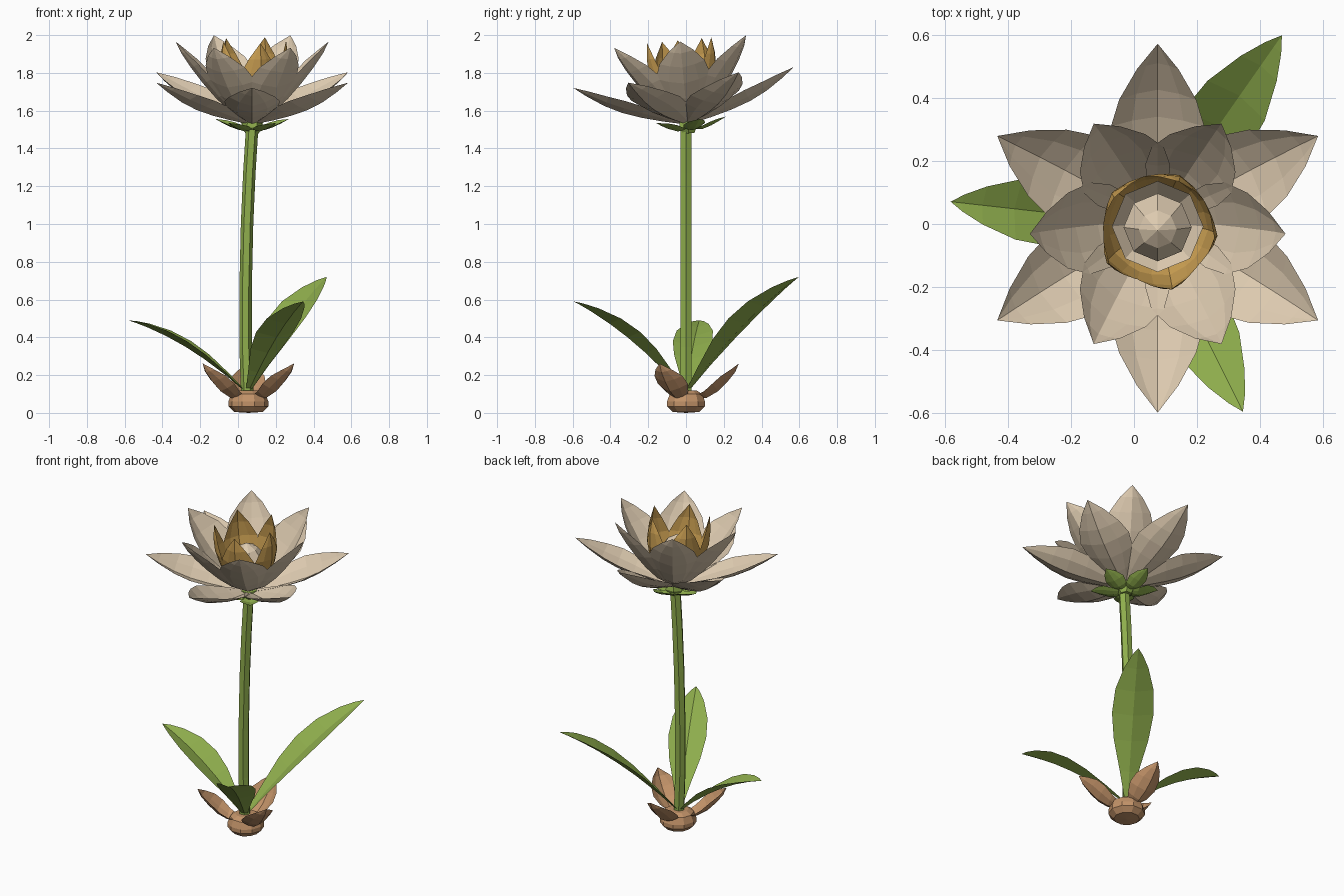
import bpy, bmesh, math
from mathutils import Matrix, Vector

if "Cube" in bpy.data.objects:
    bpy.data.objects.remove(bpy.data.objects["Cube"])


def material(name, rgb):
    m = bpy.data.materials.new(name)
    m.diffuse_color = (*rgb, 1)
    m.use_nodes = True
    m.node_tree.nodes["Principled BSDF"].inputs["Base Color"].default_value = m.diffuse_color
    return m


CREAM = material("cream", (0.72, 0.59, 0.43))
GOLD = material("gold", (0.60, 0.35, 0.085))
GREEN = material("green", (0.28, 0.43, 0.075))
BROWN = material("brown", (0.54, 0.29, 0.14))

# The whole flower head leans slightly towards the front
HEAD = Matrix.Translation((0.075, 0.01, 1.53)) @ Matrix.Rotation(math.radians(5.4), 4, 'X')


def finish(name, bm, mat, matrix):
    bmesh.ops.remove_doubles(bm, verts=bm.verts, dist=0.0005)
    bm.transform(matrix)
    me = bpy.data.meshes.new(name)
    bm.to_mesh(me)
    bm.free()
    me.materials.append(mat)
    ob = bpy.data.objects.new(name, me)
    bpy.context.collection.objects.link(ob)
    return ob


def blades(name, mat, matrix, angles, rows, cup, power=1.5):
    """Cupped pointed sheets; rows hold (radius, height, half width)."""
    bm = bmesh.new()
    cols = (-1, -0.55, 0, 0.55, 1)
    widest = max(w for _, _, w in rows)
    for a in angles:
        rot = Matrix.Rotation(math.radians(a), 3, 'Z')
        grid = []
        for i, (r, z, w) in enumerate(rows):
            p, q = rows[max(i - 1, 0)], rows[min(i + 1, len(rows) - 1)]
            t = Vector((q[0] - p[0], q[1] - p[1])).normalized()
            line = []
            for c in cols:
                lift = cup * (w / widest) * abs(c) ** power
                co = Vector((r - t.y * lift, c * w, z + t.x * lift))
                line.append(bm.verts.new(rot @ co))
            grid.append(line)
        for l0, l1 in zip(grid, grid[1:]):
            for j in range(len(cols) - 1):
                bm.faces.new((l0[j], l1[j], l1[j + 1], l0[j + 1]))
    return finish(name, bm, mat, matrix)


def lathe(name, mat, matrix, profile, sides):
    bm = bmesh.new()
    rings = [[bm.verts.new((r * math.cos(k * math.tau / sides),
                            r * math.sin(k * math.tau / sides), z))
              for k in range(sides)] for r, z in profile]
    for a, b in zip(rings, rings[1:]):
        for k in range(sides):
            n = (k + 1) % sides
            bm.faces.new((a[k], a[n], b[n], b[k]))
    return finish(name, bm, mat, matrix)


def ring(n, start):
    return [start + 360 * k / n for k in range(n)]


# Flower head: two rings of cream petals, a gold cup and a pointed centre
blades("outer_petals", CREAM, HEAD, ring(6, 30),
       [(0.02, 0.0, 0.03), (0.13, 0.025, 0.09), (0.24, 0.055, 0.135), (0.34, 0.09, 0.148),
        (0.43, 0.135, 0.122), (0.52, 0.195, 0.066), (0.587, 0.247, 0)], 0.065)
blades("middle_petals", CREAM, HEAD, ring(6, 0),
       [(0.02, 0.01, 0.03), (0.11, 0.06, 0.09), (0.19, 0.135, 0.132), (0.26, 0.215, 0.146),
        (0.325, 0.30, 0.12), (0.375, 0.375, 0.066), (0.405, 0.438, 0)], 0.06)
blades("gold_petals", GOLD, HEAD, ring(5, -4),
       [(0.03, 0.03, 0.03), (0.11, 0.10, 0.07), (0.16, 0.18, 0.102), (0.185, 0.27, 0.10),
        (0.19, 0.36, 0.06), (0.18, 0.445, 0)], 0.045)
lathe("flower_centre", CREAM, HEAD,
      [(0, 0.32), (0.06, 0.285), (0.108, 0.22), (0.09, 0.13), (0.145, 0.19),
       (0.10, 0.08), (0, 0.02)], 8)

# Sepals and the small green cup under the flower
blades("sepals", GREEN, HEAD, ring(5, 90),
       [(0.02, -0.03, 0.02), (0.07, -0.035, 0.05), (0.12, -0.02, 0.06),
        (0.165, 0.0, 0.04), (0.205, 0.02, 0)], 0.02)
lathe("flower_cup", GREEN, HEAD,
      [(0, -0.05), (0.035, -0.05), (0.055, -0.015), (0.05, 0.015), (0, 0.02)], 6)

# Six-sided stem with a gentle bend
bm = bmesh.new()
path = [(0.05, 0.08), (0.04, 0.35), (0.04, 0.65), (0.048, 1.0), (0.06, 1.27), (0.075, 1.51)]
loops = [[bm.verts.new((x + 0.033 * math.cos(k * math.pi / 3),
                        0.033 * math.sin(k * math.pi / 3), z)) for k in range(6)]
         for x, z in path]
for a, b in zip(loops, loops[1:]):
    for k in range(6):
        bm.faces.new((a[k], a[(k + 1) % 6], b[(k + 1) % 6], b[k]))
finish("stem", bm, GREEN, Matrix())

# Long arched leaves: angle, reach, tip height, half width, arch
BASE = Matrix.Translation((0.05, 0, 0))
SHAPE = [(0.03, 0.15), (0.18, 0.45), (0.36, 0.83), (0.52, 1.0), (0.68, 0.92),
         (0.84, 0.58), (0.94, 0.26), (1, 0)]
LEAVES = [("left_leaf", 173.6, 0.635, 0.49, 0.105, 0.19),
          ("back_leaf", 55, 0.73, 0.72, 0.12, 0.20),
          ("front_leaf", -63.6, 0.664, 0.59, 0.11, 0.18)]
for name, angle, reach, tip, half, arch in LEAVES:
    rows = [(reach * s, 0.1 + (tip - 0.1) * s + arch * s * (1 - s), half * w) for s, w in SHAPE]
    blades(name, GREEN, BASE, [angle], rows, 0.035, 1.0)

# Bulb with three spoon-shaped scales
BULB = Matrix.Translation((0.055, 0, 0))
lathe("bulb", BROWN, BULB, [(0, 0), (0.075, 0.005), (0.106, 0.035), (0.106, 0.06),
                            (0.09, 0.10), (0.06, 0.118), (0, 0.12)], 10)
blades("bulb_scales", BROWN, BULB, ring(3, -30),
       [(0.05, 0.07, 0.035), (0.11, 0.08, 0.07), (0.17, 0.115, 0.092), (0.22, 0.165, 0.085),
        (0.26, 0.215, 0.05), (0.28, 0.262, 0)], 0.05)
